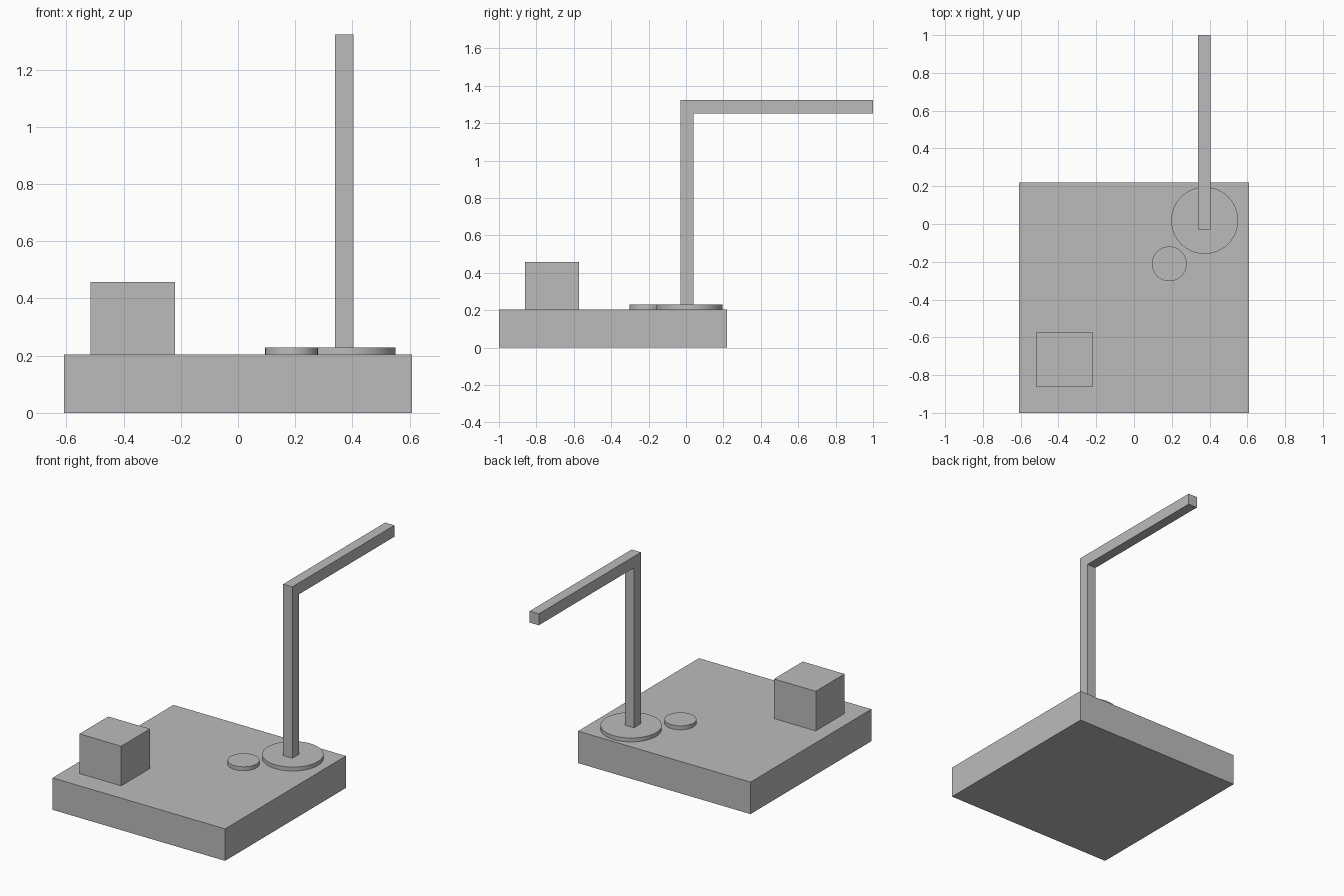
import bpy
import bmesh
from mathutils import Vector

cube = bpy.data.objects.get("Cube")
if cube:
    bpy.data.objects.remove(cube, do_unlink=True)

grey = bpy.data.materials.new("plain grey")
grey.use_nodes = True
grey.diffuse_color = (0.5, 0.5, 0.5, 1)
grey.node_tree.nodes["Principled BSDF"].inputs["Base Color"].default_value = grey.diffuse_color


def finish(name, bm):
    """Turn a bmesh into a named grey object."""
    bmesh.ops.recalc_face_normals(bm, faces=bm.faces)
    mesh = bpy.data.meshes.new(name)
    bm.to_mesh(mesh)
    bm.free()
    mesh.materials.append(grey)
    obj = bpy.data.objects.new(name, mesh)
    bpy.context.collection.objects.link(obj)
    return obj


def box(name, low, high):
    low, high = Vector(low), Vector(high)
    bm = bmesh.new()
    bmesh.ops.create_cube(bm, size=1)
    bmesh.ops.scale(bm, vec=high - low, verts=bm.verts)
    bmesh.ops.translate(bm, vec=(low + high) / 2, verts=bm.verts)
    return finish(name, bm)


def disc(name, x, y, radius, bottom, top):
    bm = bmesh.new()
    bmesh.ops.create_cone(bm, cap_ends=True, segments=64, radius1=radius,
                          radius2=radius, depth=top - bottom)
    bmesh.ops.translate(bm, vec=(x, y, (top + bottom) / 2), verts=bm.verts)
    for face in bm.faces:
        face.smooth = len(face.verts) == 4
    for edge in bm.edges:
        edge.smooth = all(f.smooth for f in edge.link_faces)
    return finish(name, bm)


# Slab and the block on its front right corner
deck = 0.204
box("base_slab", (-0.609, -1, 0), (0.609, 0.219, deck))
box("corner_block", (-0.516, -0.862, deck), (-0.221, -0.572, 0.457))

# Flat round plates
rim = 0.229
disc("post_plate", 0.374, 0.019, 0.177, deck, rim)
disc("small_plate", 0.187, -0.211, 0.092, deck, rim)

# Post and overhanging arm: one L profile extruded sideways
front, back, tip = -0.029, 0.04, 1.0
under, top = 1.25, 1.323
profile = [(front, rim), (back, rim), (back, under),
           (tip, under), (tip, top), (front, top)]
bm = bmesh.new()
side = bm.faces.new([bm.verts.new((0.339, y, z)) for y, z in profile])
extruded = bmesh.ops.extrude_face_region(bm, geom=[side], use_keep_orig=True)
bmesh.ops.translate(bm, vec=(0.065, 0, 0),
                    verts=[v for v in extruded["geom"] if isinstance(v, bmesh.types.BMVert)])
finish("post_and_arm", bm)
